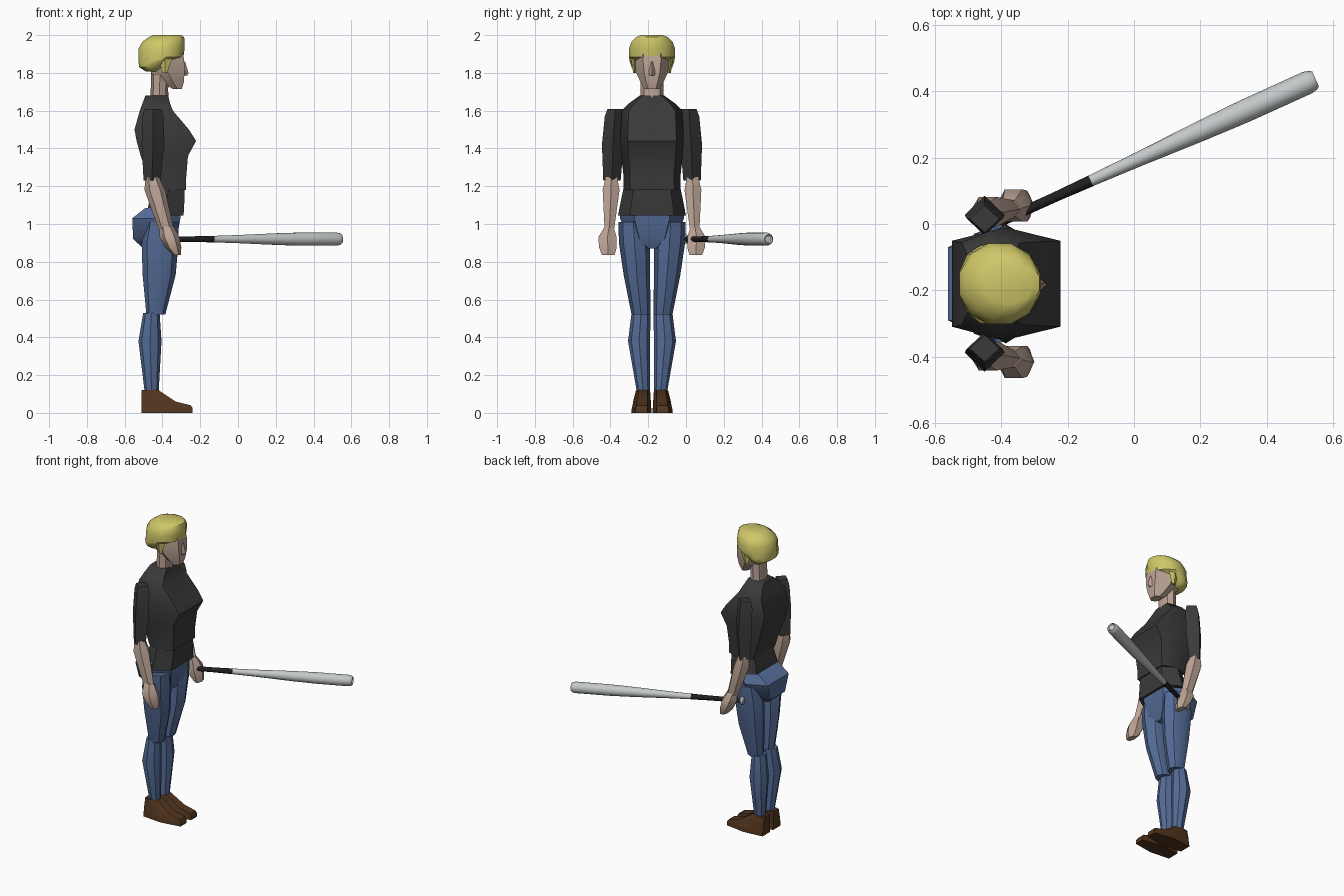
import bpy, bmesh, math
from mathutils import Vector

CY = -0.18  # centre line of the figure


def mat(name, r, g, b):
    m = bpy.data.materials.new(name)
    m.diffuse_color = (r, g, b, 1)
    return m


HAIR = mat("blonde hair", 0.62, 0.57, 0.14)
SKIN = mat("skin", 0.50, 0.37, 0.30)
SHIRT = mat("charcoal shirt", 0.042, 0.042, 0.042)
JEANS = mat("blue denim", 0.09, 0.15, 0.31)
BOOT = mat("brown leather", 0.085, 0.036, 0.013)
METAL = mat("silver metal", 0.55, 0.58, 0.58)
GRIP = mat("black grip", 0.014, 0.013, 0.016)


def polygon(n, phase=0.0):
    return [(math.cos(2 * math.pi * i / n + phase), math.sin(2 * math.pi * i / n + phase)) for i in range(n)]


def boxy(f, b):
    """Body section: flat front and back, pointed sides."""
    return [(1, 0), (1, f), (0, 1), (-1, b), (-1, 0), (-1, -b), (0, -1), (1, -f)]


def finish(name, bm, material, angle=42):
    bmesh.ops.recalc_face_normals(bm, faces=bm.faces)
    me = bpy.data.meshes.new(name)
    bm.to_mesh(me)
    bm.free()
    ob = bpy.data.objects.new(name, me)
    bpy.context.collection.objects.link(ob)
    me.materials.append(material)
    bpy.ops.object.select_all(action='DESELECT')
    ob.select_set(True)
    bpy.context.view_layer.objects.active = ob
    bpy.ops.object.shade_smooth_by_angle(angle=math.radians(angle))
    return ob


def skin_rings(name, loops, material, angle=42):
    bm = bmesh.new()
    vs = [[bm.verts.new(p) for p in loop] for loop in loops]
    n = len(vs[0])
    for a, b in zip(vs, vs[1:]):
        for i in range(n):
            j = (i + 1) % n
            bm.faces.new((a[i], a[j], b[j], b[i]))
    bm.faces.new(vs[0])
    bm.faces.new(vs[-1])
    return finish(name, bm, material, angle)


def loft(name, rings, section, material, side=1):
    """Rings are (z, x0, x1, y0, y1); y is measured from the centre line."""
    loops = [[((x0 + x1) / 2 + u * (x1 - x0) / 2,
               CY + side * ((y0 + y1) / 2 + v * (y1 - y0) / 2), z) for u, v in section]
             for z, x0, x1, y0, y1 in rings]
    return skin_rings(name, loops, material)


def body(name, rings, section, material):
    """Central part: rings are (z, x0, x1, half width)."""
    return loft(name, [(z, a, b, -w, w) for z, a, b, w in rings], section, material)


# limbs, one of each per side
OCT, DIAMOND, HEX = polygon(8), polygon(4), polygon(6)
for side, tag in ((1, "left"), (-1, "right")):
    loft(tag + "_boot", [(0, -0.51, -0.24, 0.002, 0.11), (0.025, -0.51, -0.24, 0.004, 0.107),
                         (0.04, -0.51, -0.25, 0.006, 0.103), (0.06, -0.51, -0.33, 0.006, 0.10),
                         (0.12, -0.51, -0.42, 0.01, 0.085)], boxy(0.6, 0.75), BOOT, side)
    loft(tag + "_shin", [(0.11, -0.494, -0.42, 0.012, 0.08), (0.38, -0.527, -0.405, 0.01, 0.127),
                         (0.53, -0.502, -0.415, 0.008, 0.108)], OCT, JEANS, side)
    loft(tag + "_thigh", [(0.52, -0.485, -0.385, 0.008, 0.108), (0.73, -0.505, -0.33, 0.01, 0.15),
                          (0.90, -0.51, -0.315, 0.01, 0.175), (1.01, -0.49, -0.315, 0.02, 0.178)],
         OCT, JEANS, side)
    loft(tag + "_sleeve", [(1.61, -0.495, -0.405, 0.155, 0.235), (1.57, -0.505, -0.395, 0.145, 0.25),
                           (1.42, -0.51, -0.39, 0.15, 0.265), (1.23, -0.50, -0.412, 0.166, 0.258)],
         DIAMOND, SHIRT, side)
    loft(tag + "_forearm", [(1.25, -0.49, -0.42, 0.18, 0.25), (1.18, -0.495, -0.385, 0.165, 0.268),
                            (0.97, -0.42, -0.34, 0.197, 0.255)], HEX, SKIN, side)
    loft(tag + "_hand", [(0.985, -0.415, -0.34, 0.20, 0.255), (0.93, -0.415, -0.31, 0.18, 0.292),
                         (0.875, -0.385, -0.30, 0.18, 0.287), (0.835, -0.345, -0.303, 0.193, 0.27)],
         HEX, SKIN, side)

# trousers and shirt
body("pelvis", [(0.87, -0.50, -0.35, 0.035), (0.92, -0.555, -0.325, 0.12),
                (1.03, -0.56, -0.305, 0.17), (1.085, -0.49, -0.30, 0.165)], boxy(0.55, 0.65), JEANS)
body("shirt_hem", [(1.045, -0.485, -0.288, 0.18), (1.12, -0.47, -0.284, 0.165),
                   (1.185, -0.452, -0.284, 0.152)], boxy(0.65, 0.65), SHIRT)
body("shirt_torso", [(1.18, -0.452, -0.276, 0.15), (1.25, -0.475, -0.274, 0.15),
                     (1.36, -0.515, -0.265, 0.163), (1.44, -0.537, -0.222, 0.168),
                     (1.50, -0.548, -0.26, 0.166), (1.60, -0.52, -0.345, 0.16),
                     (1.64, -0.505, -0.36, 0.12), (1.68, -0.49, -0.37, 0.065)],
     boxy(0.77, 0.78), SHIRT)

# neck and head
body("neck", [(1.64, -0.465, -0.365, 0.062), (1.71, -0.462, -0.37, 0.06),
              (1.85, -0.46, -0.36, 0.06)], OCT, SKIN)
body("head", [(1.715, -0.345, -0.297, 0.04), (1.75, -0.40, -0.287, 0.06),
              (1.80, -0.46, -0.283, 0.083), (1.87, -0.48, -0.285, 0.095),
              (1.95, -0.46, -0.30, 0.08)], boxy(0.5, 0.6), SKIN)
body("nose", [(1.785, -0.30, -0.27, 0.014), (1.80, -0.30, -0.262, 0.017),
              (1.86, -0.30, -0.28, 0.007)], DIAMOND, SKIN)
body("hair", [(1.808, -0.49, -0.42, 0.08), (1.83, -0.525, -0.385, 0.112),
              (1.86, -0.53, -0.35, 0.122), (1.885, -0.532, -0.285, 0.126),
              (1.93, -0.53, -0.278, 0.126), (1.965, -0.51, -0.278, 0.113),
              (1.99, -0.475, -0.282, 0.085), (2.0, -0.45, -0.30, 0.06)],
     polygon(12, math.pi / 12), HAIR)
for side, tag in ((1, "left"), (-1, "right")):
    loft(tag + "_sideburn", [(1.80, -0.40, -0.375, 0.085, 0.10), (1.90, -0.43, -0.34, 0.08, 0.115)],
         DIAMOND, HAIR, side)

# bat: lathed along its own axis
START, END = Vector((-0.43, -0.006, 0.92)), Vector((0.547, 0.437, 0.92))
AXIS = (END - START).normalized()
ACROSS = AXIS.cross(Vector((0, 0, 1)))
LENGTH = (END - START).length


def lathe(name, profile, material):
    loops = [[START + AXIS * (t * LENGTH) + ACROSS * (r * u) + Vector((0, 0, r * v))
              for u, v in polygon(16)] for t, r in profile]
    return skin_rings(name, loops, material)


lathe("bat_knob", [(0, 0.017), (0.006, 0.024), (0.018, 0.024), (0.026, 0.015)], METAL)
lathe("bat_grip", [(0.02, 0.0145), (0.2, 0.015), (0.307, 0.0175)], GRIP)
lathe("bat_barrel", [(0.305, 0.017), (0.45, 0.022), (0.65, 0.031), (0.78, 0.035),
                     (0.975, 0.035), (0.992, 0.031), (1.0, 0.024), (0.994, 0.018)], METAL)
